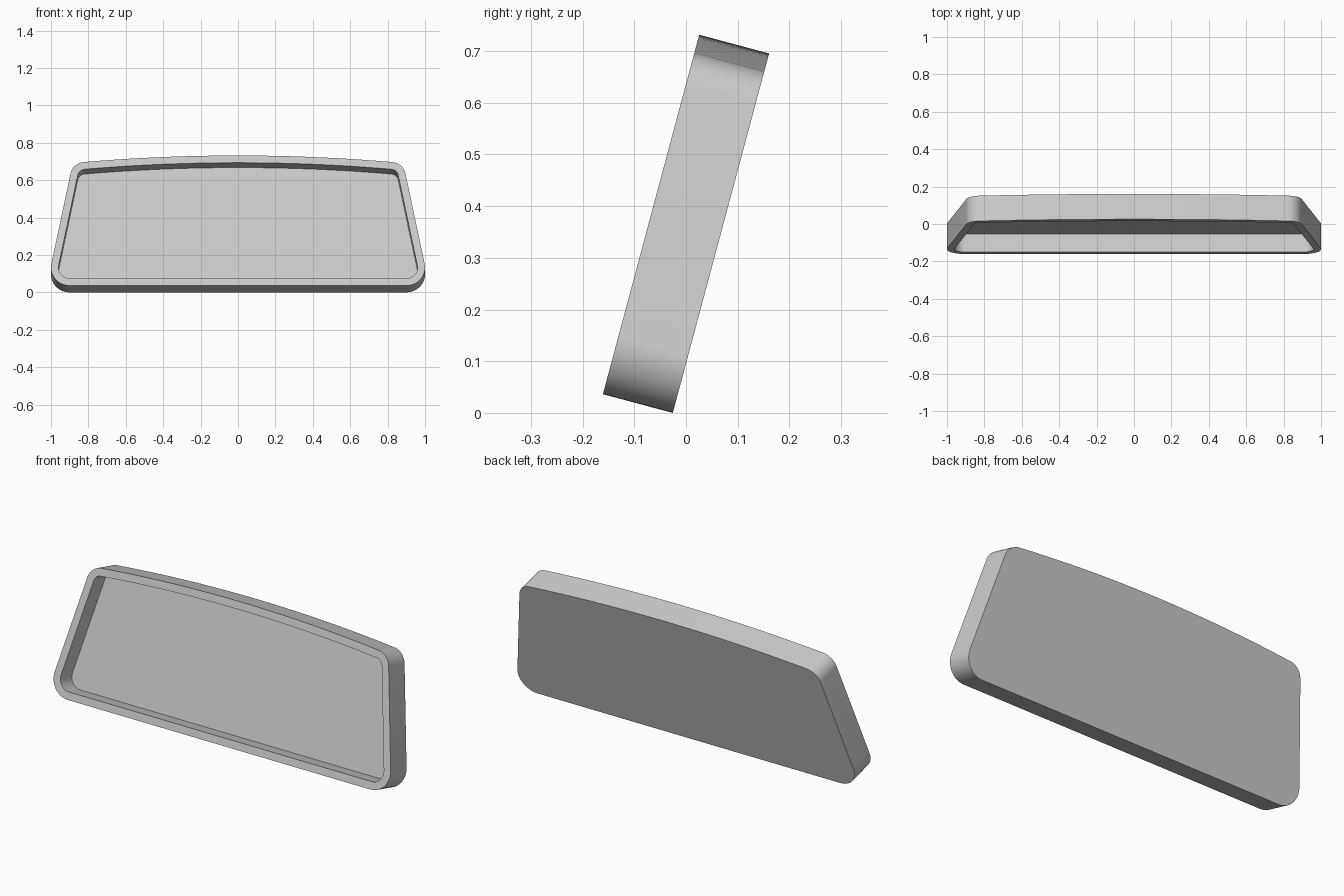
import bpy, bmesh, math

cube = bpy.data.objects.get("Cube")
if cube:
    bpy.data.objects.remove(cube, do_unlink=True)

HEIGHT, DEPTH, WALL, TILT = 0.72, 0.14, 0.04, math.radians(15)
HALF_BASE, SLOPE = 1.0226, 0.205        # side line: x = HALF_BASE - SLOPE * height
R_LOW, R_HIGH, R_TOP = 0.1, 0.08, 9.4   # corner radii and top bow radius

# Centres of the corner rounds and of the bowed top
norm = math.hypot(1, SLOPE)
side_angle = math.atan(SLOPE)
bow_z = HEIGHT - R_TOP
low = (HALF_BASE - SLOPE * R_LOW - R_LOW * norm, R_LOW)
hz = HEIGHT - R_HIGH
for _ in range(20):
    hx = HALF_BASE - SLOPE * hz - R_HIGH * norm
    hz = bow_z + math.sqrt((R_TOP - R_HIGH) ** 2 - hx ** 2)
bow_angle = math.atan2(hz - bow_z, hx)


def arc(centre, radius, a, b, steps):
    return [(centre[0] + radius * math.cos(a + (b - a) * i / steps),
             centre[1] + radius * math.sin(a + (b - a) * i / steps))
            for i in range(steps + 1)]


def outline(inset):
    """Closed rounded trapezoid with bowed top, moved inwards by inset."""
    half = arc(low, R_LOW - inset, -math.pi / 2, side_angle, 14)
    half += arc((hx, hz), R_HIGH - inset, side_angle, bow_angle, 12)
    half += arc((0, bow_z), R_TOP - inset, bow_angle, math.pi / 2, 16)[1:]
    return half + [(-x, z) for x, z in reversed(half[:-1])]


# Tray: back, outer wall, rim, inner wall, recessed floor
bm = bmesh.new()
rings = [[bm.verts.new((x, y, z)) for x, z in outline(inset)]
         for inset, y in ((0, DEPTH), (0, 0), (WALL, 0), (WALL, DEPTH - WALL))]
for r1, r2 in zip(rings, rings[1:]):
    for i in range(len(r1)):
        j = (i + 1) % len(r1)
        bm.faces.new((r1[i], r1[j], r2[j], r2[i]))
bm.faces.new(rings[0])
bm.faces.new(rings[-1])
bmesh.ops.recalc_face_normals(bm, faces=bm.faces)
mesh = bpy.data.meshes.new("tilted_tray")
bm.to_mesh(mesh)
bm.free()

# Lean back and rest on the ground
tray = bpy.data.objects.new("tilted_tray", mesh)
bpy.context.collection.objects.link(tray)
tray.rotation_euler.x = -TILT
tray.location = (0, -(HEIGHT * math.sin(TILT) + DEPTH * math.cos(TILT)) / 2,
                 DEPTH * math.sin(TILT))

grey = bpy.data.materials.new("light_grey")
grey.use_nodes = True
colour = (0.6, 0.6, 0.6, 1)
grey.diffuse_color = colour
grey.node_tree.nodes["Principled BSDF"].inputs["Base Color"].default_value = colour
mesh.materials.append(grey)

bpy.ops.object.select_all(action="DESELECT")
tray.select_set(True)
bpy.context.view_layer.objects.active = tray
bpy.ops.object.shade_smooth_by_angle(angle=math.radians(30))
